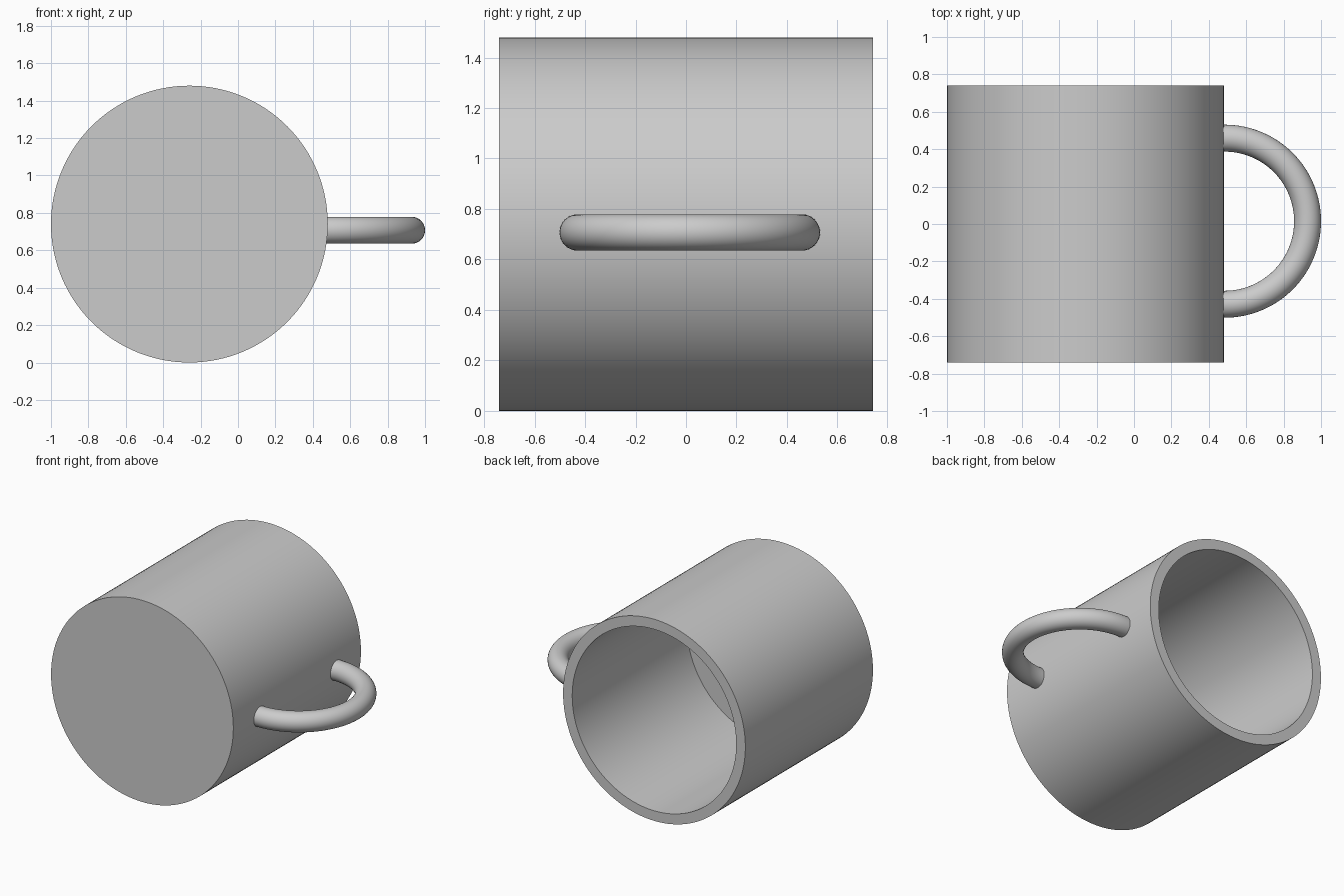
import bpy
import bmesh
from math import cos, sin, pi, radians
from mathutils import Matrix, Vector

cube = bpy.data.objects.get("Cube")
if cube:
    bpy.data.objects.remove(cube)

RADIUS = 0.74
BODY_X = -0.26
WALL = 0.074
FLOOR = 0.148

grey = bpy.data.materials.new("plain_grey")
grey.use_nodes = True
grey.diffuse_color = (0.6, 0.6, 0.6, 1)
grey.node_tree.nodes["Principled BSDF"].inputs["Base Color"].default_value = (0.6, 0.6, 0.6, 1)


def finish(name, bm):
    """Turn a bmesh into a grey, smooth object with crisp edges."""
    bmesh.ops.recalc_face_normals(bm, faces=bm.faces)
    mesh = bpy.data.meshes.new(name)
    bm.to_mesh(mesh)
    bm.free()
    mesh.materials.append(grey)
    obj = bpy.data.objects.new(name, mesh)
    bpy.context.collection.objects.link(obj)
    bpy.ops.object.select_all(action='DESELECT')
    obj.select_set(True)
    bpy.context.view_layer.objects.active = obj
    bpy.ops.object.shade_smooth_by_angle(angle=radians(35))
    return obj


# Mug body: a cylinder lying along y, hollowed from its open back end
bm = bmesh.new()
bmesh.ops.create_cone(bm, cap_ends=True, segments=128, radius1=RADIUS,
                      radius2=RADIUS, depth=2 * RADIUS)
mouth = max(bm.faces, key=lambda f: f.calc_center_median().z)
bmesh.ops.inset_region(bm, faces=[mouth], thickness=WALL)
pit = bmesh.ops.extrude_discrete_faces(bm, faces=[mouth])["faces"][0]
bmesh.ops.translate(bm, verts=pit.verts, vec=(0, 0, FLOOR - 2 * RADIUS))
lay_down = Matrix.Translation((BODY_X, 0, RADIUS)) @ Matrix.Rotation(-pi / 2, 4, 'X')
bmesh.ops.transform(bm, matrix=lay_down, verts=bm.verts)
finish("mug_body", bm)

# Handle: a round tube swept along a half circle, its ends sunk into the wall
ARC, TUBE, STEPS, SIDES = 0.444, 0.072, 64, 32
centre = Vector((0.484, 0.015, 0.707))
bm = bmesh.new()
rings = []
for i in range(-1, STEPS + 2):
    a = -pi / 2 + pi * min(max(i, 0), STEPS) / STEPS
    out = Vector((cos(a), sin(a), 0))
    hub = centre + out * ARC
    if i < 0 or i > STEPS:
        hub.x -= 0.04
    rings.append([bm.verts.new(hub + TUBE * (out * cos(t) + Vector((0, 0, sin(t)))))
                  for t in (2 * pi * k / SIDES for k in range(SIDES))])
for r0, r1 in zip(rings, rings[1:]):
    for k in range(SIDES):
        n = (k + 1) % SIDES
        bm.faces.new((r0[k], r0[n], r1[n], r1[k]))
bm.faces.new(rings[0])
bm.faces.new(rings[-1])
finish("handle", bm)
